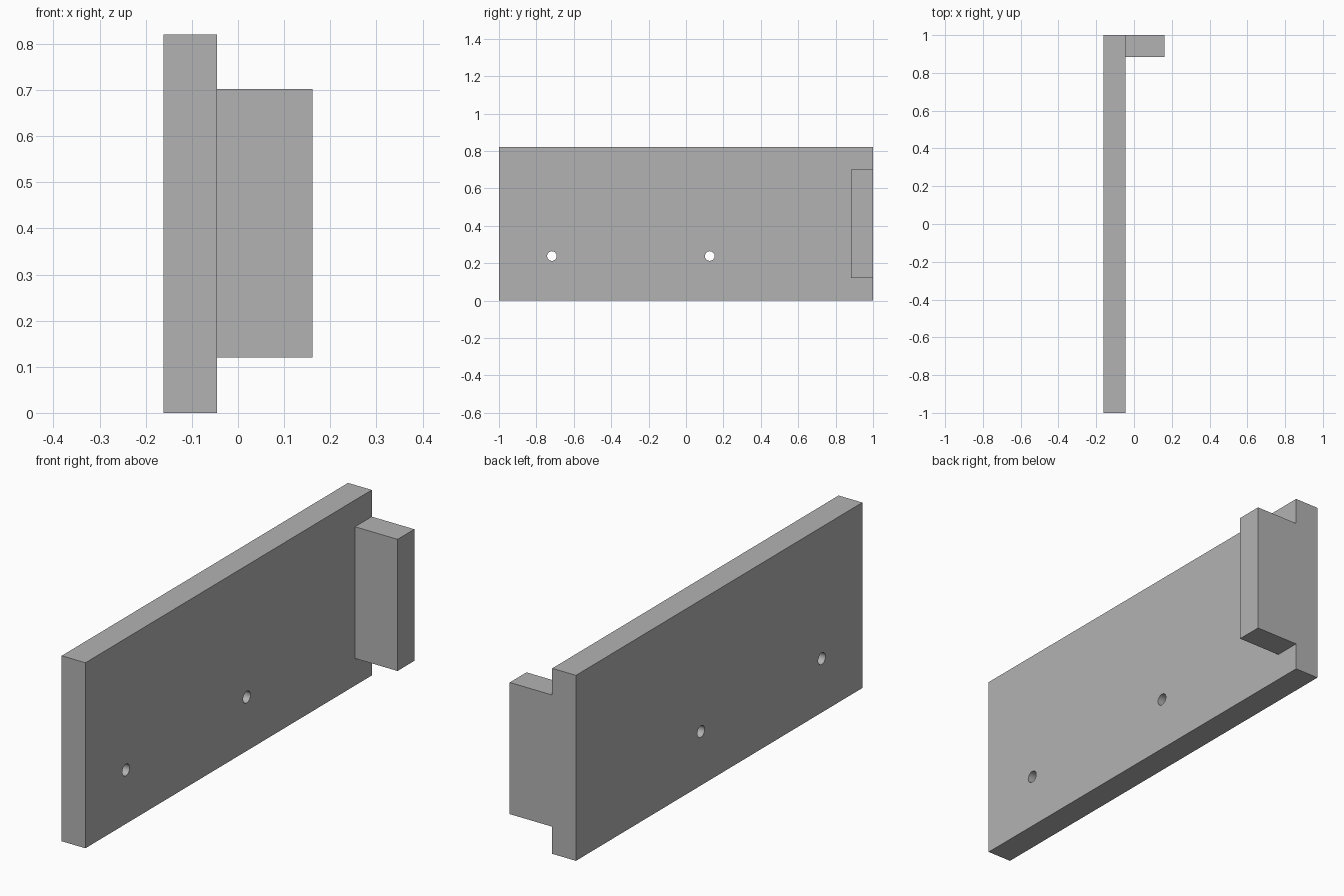
import bpy
import math

cube = bpy.data.objects.get("Cube")
if cube:
    bpy.data.objects.remove(cube, do_unlink=True)

grey = bpy.data.materials.new("plain grey")
grey.use_nodes = True
colour = (0.45, 0.45, 0.45, 1)
grey.diffuse_color = colour
grey.node_tree.nodes["Principled BSDF"].inputs["Base Color"].default_value = colour


def box(name, low, high):
    """Box between two opposite corners."""
    centre = [(a + b) / 2 for a, b in zip(low, high)]
    bpy.ops.mesh.primitive_cube_add(size=1, location=centre)
    obj = bpy.context.object
    obj.name = name
    obj.scale = [b - a for a, b in zip(low, high)]
    bpy.ops.object.transform_apply(location=True, rotation=True, scale=True)
    obj.data.materials.append(grey)
    return obj


def combine(target, tool, operation):
    """Apply a boolean and remove the tool."""
    mod = target.modifiers.new(operation.lower(), 'BOOLEAN')
    mod.operation = operation
    mod.solver = 'EXACT'
    mod.object = tool
    bpy.ops.object.select_all(action='DESELECT')
    bpy.context.view_layer.objects.active = target
    target.select_set(True)
    bpy.ops.object.modifier_apply(modifier=mod.name)
    bpy.data.objects.remove(tool, do_unlink=True)


# Upright plate with a shorter flange at the back end
outer, inner = -0.162, -0.046
plate = box("bracket_plate", (outer, -1, 0), (inner, 1, 0.82))
flange = box("end_flange", (-0.1, 0.883, 0.12), (0.162, 1, 0.702))
combine(plate, flange, 'UNION')

# Two screw holes through the plate
for y in (-0.717, 0.127):
    bpy.ops.mesh.primitive_cylinder_add(
        vertices=16, radius=0.026, depth=0.4,
        location=((outer + inner) / 2, y, 0.238), rotation=(0, math.pi / 2, 0))
    cutter = bpy.context.object
    cutter.hide_render = True
    cutter.data.materials.append(grey)
    combine(plate, cutter, 'DIFFERENCE')

# Round hole walls, crisp box edges
bpy.ops.object.select_all(action='DESELECT')
bpy.context.view_layer.objects.active = plate
plate.select_set(True)
bpy.ops.object.shade_smooth_by_angle(angle=math.radians(30))
